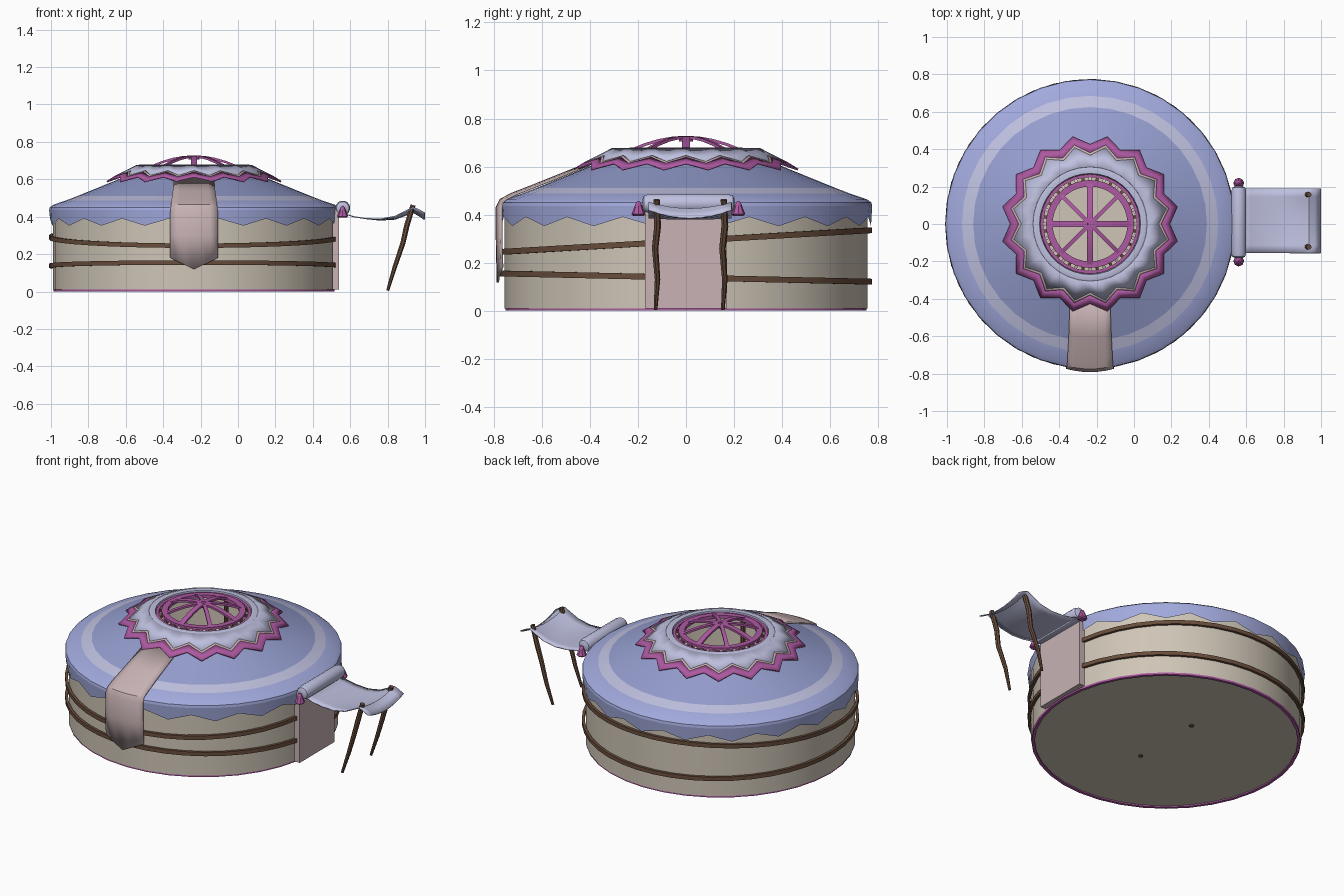
import bpy, bmesh, math
from mathutils import Vector

if "Cube" in bpy.data.objects:
    bpy.data.objects.remove(bpy.data.objects["Cube"])

CX = -0.235          # yurt axis
TAU = math.tau


def material(name, rgb):
    m = bpy.data.materials.new(name)
    m.diffuse_color = (*rgb, 1)
    m.use_nodes = True
    m.node_tree.nodes["Principled BSDF"].inputs["Base Color"].default_value = m.diffuse_color
    return m


BLUE = material("blue_felt", (0.36, 0.40, 0.72))
DEEP = material("deep_blue_felt", (0.30, 0.34, 0.62))
LILAC = material("lilac_felt", (0.52, 0.53, 0.74))
PINK = material("pink_trim", (0.42, 0.10, 0.36))
BLUSH = material("blush_cloth", (0.58, 0.45, 0.46))
CREAM = material("cream_canvas", (0.62, 0.56, 0.47))
WOOD = material("wood", (0.14, 0.075, 0.045))


def finish(name, bm, mat, smooth=30, thick=0):
    bmesh.ops.recalc_face_normals(bm, faces=bm.faces)
    me = bpy.data.meshes.new(name)
    bm.to_mesh(me)
    bm.free()
    ob = bpy.data.objects.new(name, me)
    bpy.context.collection.objects.link(ob)
    me.materials.append(mat)
    if thick:
        s = ob.modifiers.new("thickness", 'SOLIDIFY')
        s.thickness, s.offset = thick, 0
    if smooth:
        bpy.ops.object.select_all(action='DESELECT')
        bpy.context.view_layer.objects.active = ob
        ob.select_set(True)
        bpy.ops.object.shade_smooth_by_angle(angle=math.radians(smooth))
    return ob


def grid(name, nu, nv, f, mat, wrap=False, caps=False, thick=0, smooth=30):
    """Surface through points f(i, j); wrap closes it in i."""
    bm = bmesh.new()
    v = [[bm.verts.new(f(i, j)) for i in range(nu)] for j in range(nv)]
    for j in range(nv - 1):
        for i in range(nu if wrap else nu - 1):
            k = (i + 1) % nu
            bm.faces.new((v[j][i], v[j][k], v[j + 1][k], v[j + 1][i]))
    if caps:
        bm.faces.new(v[0])
        bm.faces.new(v[-1])
    return finish(name, bm, mat, smooth, thick)


def polar(r, a, z):
    return (CX + r * math.cos(a), r * math.sin(a), z)


def lathe(name, prof, mat, n=36, caps=False, closed=False):
    p = prof + prof[:1] if closed else prof
    ob = grid(name, n, len(p), lambda i, j: polar(p[j][0], TAU * i / n, p[j][1]),
              mat, wrap=True, caps=caps)
    return ob


def sweep(name, pts, side, w, t, mat):
    """Rectangular strip along pts; side is the width direction."""
    pts, side = [Vector(p) for p in pts], Vector(side).normalized()
    last = len(pts) - 1

    def f(i, j):
        tan = pts[min(j + 1, last)] - pts[max(j - 1, 0)]
        nrm = tan.cross(side).normalized()
        s, q = ((-1, -1), (1, -1), (1, 1), (-1, 1))[i]
        return pts[j] + side * (s * w / 2) + nrm * (q * t / 2)
    return grid(name, 4, len(pts), f, mat, wrap=True, caps=True)


def tube(name, pts, radii, axis, mat, n=10):
    """Round bar through pts, rings perpendicular to axis."""
    q = Vector(axis).to_track_quat('Z', 'Y')

    def f(i, j):
        a = TAU * i / n
        return Vector(pts[j]) + q @ Vector((math.cos(a), math.sin(a), 0)) * radii[j]
    return grid(name, n, len(pts), f, mat, wrap=True, caps=True, smooth=40)


# Wall, floor and bottom rim
lathe("wall", [(0.755, 0.01), (0.755, 0.45)], CREAM)
lathe("floor", [(0.75, 0.008), (0.75, 0.012)], CREAM, caps=True)
lathe("bottom_rim", [(0.735, 0), (0.752, 0), (0.752, 0.02), (0.735, 0.02)], PINK, closed=True)

# Roof in bands, with a zigzag valance
lathe("roof_upper", [(0.28, 0.65), (0.625, 0.51)], DEEP)
lathe("roof_band", [(0.625, 0.51), (0.685, 0.487)], LILAC)
lathe("roof_eave", [(0.685, 0.487), (0.755, 0.463), (0.772, 0.45), (0.775, 0.435)], BLUE)
grid("roof_valance", 36, 2,
     lambda i, j: polar(0.775 - 0.005 * j, TAU * i / 36, 0.435 if j == 0 else (0.39, 0.352)[i % 2]),
     BLUE, wrap=True)


# Star-edged cap around the crown
def cap_band(name, inset0, inset1, mat):
    def f(i, j):
        edge = (0.425, 0.475)[i % 2]
        inset = (inset0, inset1)[j]
        r = 0.305 if inset is None else edge - inset
        return polar(r, TAU * i / 32, 0.674 - 0.51 * (r - 0.305))
    grid(name, 32, 2, f, mat, wrap=True, thick=0.008)


cap_band("cap_cloth", None, 0.06, LILAC)
cap_band("cap_piping", 0.06, 0.046, BLUSH)
cap_band("cap_star_edge", 0.046, 0, PINK)
lathe("cap_collar", [(0.305, 0.674), (0.295, 0.678), (0.27, 0.676), (0.265, 0.64)], LILAC)

# Crown wheel: rings, rafter ends, domed spokes
lathe("crown_outer_ring", [(0.25, 0.65), (0.266, 0.65), (0.266, 0.668), (0.25, 0.668)],
      PINK, closed=True)
lathe("crown_inner_ring", [(0.2, 0.66), (0.235, 0.66), (0.235, 0.68), (0.2, 0.68)],
      PINK, closed=True)
for k in range(40):
    a = TAU * k / 40
    sweep("rafter_end", [polar(0.285, a, 0.64), polar(0.225, a, 0.665)],
          (-math.sin(a), math.cos(a), 0), 0.016, 0.014, WOOD if k % 2 else CREAM)
for k in range(8):
    a = TAU * k / 8
    arc = [polar(r, a, 0.722 - 0.05 * (r / 0.22) ** 2) for r in (0.012, 0.06, 0.11, 0.17, 0.22)]
    sweep("crown_spoke", arc, (-math.sin(a), math.cos(a), 0), 0.032 if k % 2 == 0 else 0.022,
          0.012, PINK)
lathe("crown_hub", [(0.03, 0.705), (0.03, 0.724)], PINK, n=12, caps=True)

# Two inner posts holding the crown
for y in (-0.22, 0.22):
    tube("inner_post", [(CX, y, 0.0), (CX, y, 0.66)], [0.013, 0.013], (0, 0, 1), WOOD, 8)

# Slightly tilted ropes, open at the door
gap = math.asin(0.165 / 0.765)
for name, z0, tilt in (("upper_rope", 0.29, 0.045), ("lower_rope", 0.138, -0.017)):
    angs = [gap + (TAU - 2 * gap) * i / 40 for i in range(41)]
    sweep(name, [polar(0.767, a, z0 + tilt * math.sin(a)) for a in angs],
          (0, 0, 1), 0.024, 0.016, WOOD)

# Door panel
bm = bmesh.new()
bmesh.ops.create_cube(bm, size=1)
for v in bm.verts:
    v.co = Vector((0.522 + v.co.x * 0.036, v.co.y * 0.34, 0.225 + v.co.z * 0.43))
finish("door", bm, BLUSH, 0)

# Hanging banner over the front eave: (half width, y, z)
BAN = [(0.107, -0.42, 0.607), (0.113, -0.60, 0.535), (0.12, -0.725, 0.486), (0.122, -0.772, 0.462),
       (0.126, -0.787, 0.43), (0.128, -0.787, 0.30), (0.126, -0.783, 0.19)]


def banner(i, j):
    u = i / 3 - 1
    w, y, z = BAN[j]
    y += 0.018 * u * u                       # follows the round wall
    if j == len(BAN) - 1:
        z = 0.118 + 0.062 * abs(u)           # pointed tip
    return (CX + u * w, y, z)


grid("front_banner", 7, len(BAN), banner, BLUSH, thick=0.01)

# Rolled door cover with tassels
YC = 0.01
ys = [-0.192, -0.185, -0.165, 0.165, 0.185, 0.192]
tube("cloth_roll", [(0.56, YC + y, 0.446) for y in ys],
     [0.018, 0.034, 0.04, 0.04, 0.034, 0.018], (0, 1, 0), LILAC, 14)
for s in (-1, 1):
    y = YC + s * 0.208
    tube("tassel", [(0.56, y, z) for z in (0.395, 0.402, 0.43, 0.452, 0.456)],
         [0.022, 0.029, 0.018, 0.009, 0.004], (0, 0, 1), PINK, 8)

# Sagging awning: (x, z)
AWN = [(0.57, 0.415), (0.62, 0.40), (0.68, 0.39), (0.76, 0.387), (0.84, 0.402),
       (0.90, 0.432), (0.935, 0.45), (0.965, 0.438), (0.997, 0.42)]


def awning(i, j):
    u = i / 4 - 1
    x, z = AWN[j]
    sag = 0.035 * max(0, (x - 0.72) / 0.28) * (1 - u * u)
    return (x, 0.017 + 0.173 * u, z - sag)


grid("awning", 9, len(AWN), awning, LILAC, thick=0.006, smooth=40)

# Crooked awning poles
for s in (-1, 1):
    y = 0.017 + s * 0.14
    tube("awning_pole", [(0.80, y - 0.004, 0.005), (0.838, y + 0.004, 0.13), (0.882, y - 0.006, 0.26),
                         (0.902, y + 0.004, 0.35), (0.936, y, 0.462)],
         [0.008, 0.012, 0.014, 0.015, 0.014], (0.28, 0, 0.96), WOOD, 7)
